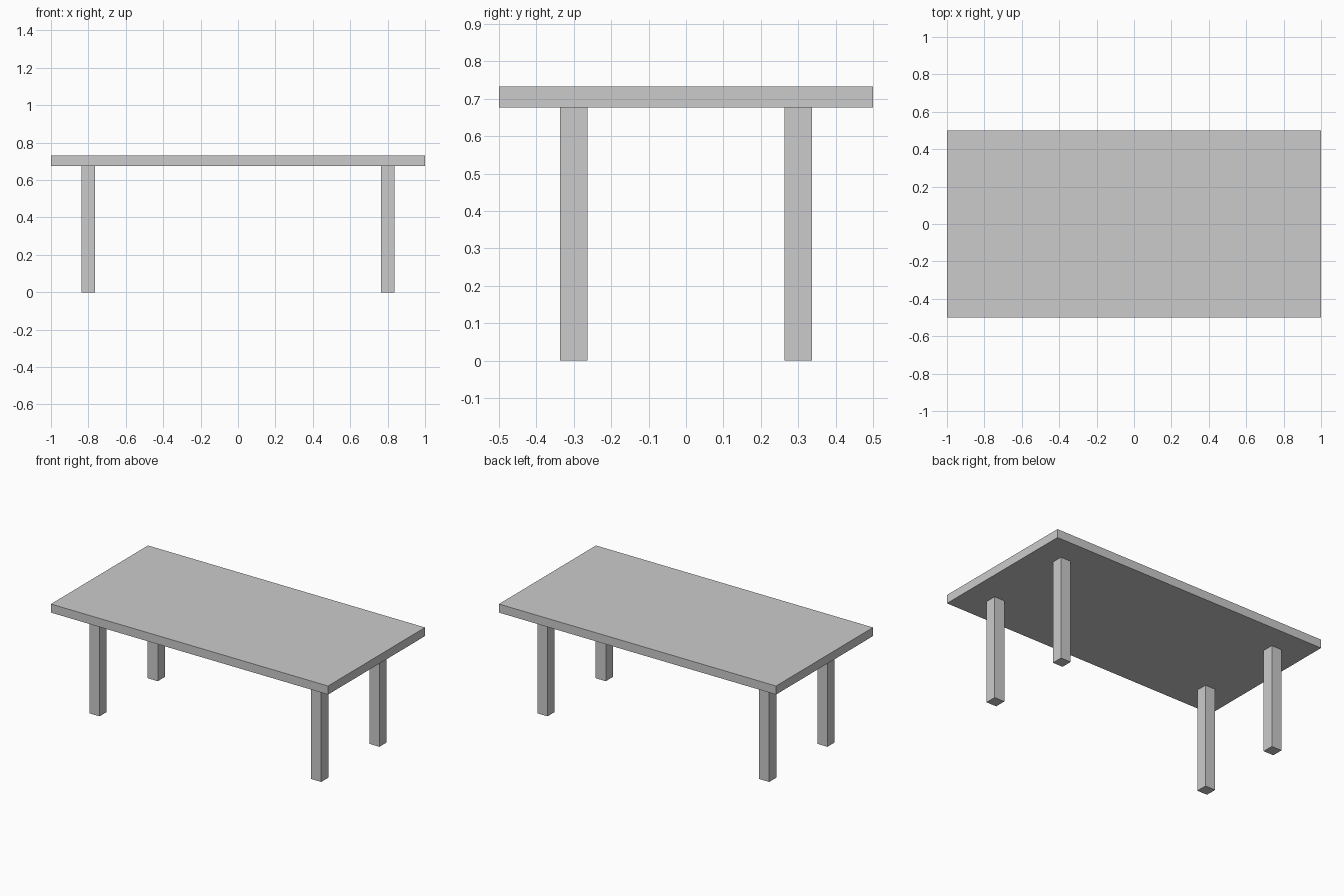
import bpy

if "Cube" in bpy.data.objects:
    bpy.data.objects.remove(bpy.data.objects["Cube"])

TOP_Z, UNDER_Z = 0.732, 0.676
LEG = 0.073


def box(name, center, size):
    bpy.ops.mesh.primitive_cube_add(size=1, location=center)
    ob = bpy.context.object
    ob.name = name
    ob.scale = size
    bpy.ops.object.transform_apply(location=False, rotation=False, scale=True)
    return ob


# Tabletop slab
box("tabletop", (0, 0, (TOP_Z + UNDER_Z) / 2), (2, 1, TOP_Z - UNDER_Z))

# Four square legs, inset from the corners
for side, x in (("left", -0.8), ("right", 0.8)):
    for end, y in (("front", -0.3), ("back", 0.3)):
        box(f"{end}_{side}_leg", (x, y, UNDER_Z / 2), (LEG, LEG, UNDER_Z))
